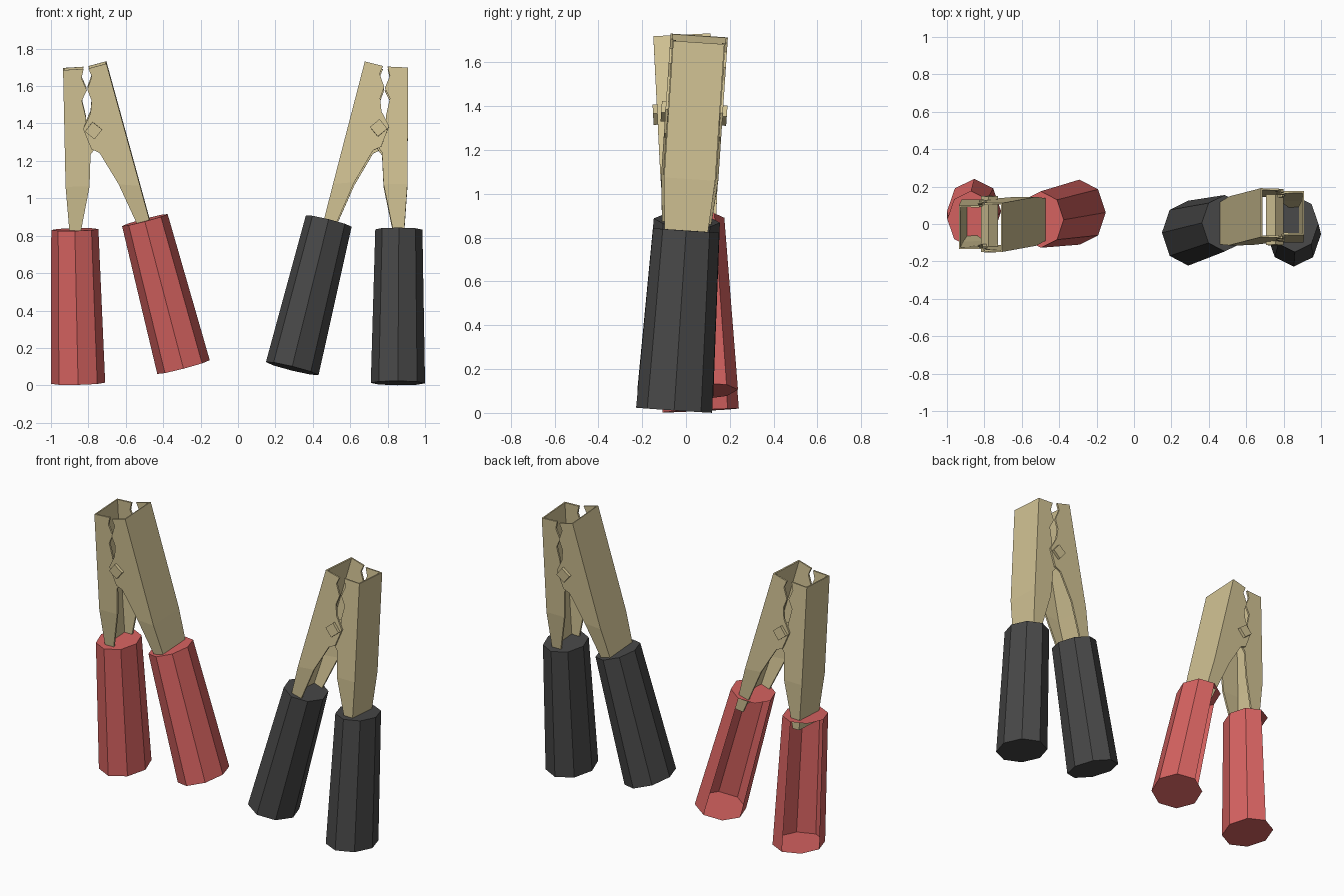
import bpy, bmesh
from math import pi
from mathutils import Matrix, Vector

cube = bpy.data.objects.get("Cube")
if cube:
    bpy.data.objects.remove(cube)


def material(name, rgb):
    m = bpy.data.materials.new(name)
    m.use_nodes = True
    m.diffuse_color = (*rgb, 1)
    m.node_tree.nodes["Principled BSDF"].inputs["Base Color"].default_value = (*rgb, 1)
    return m


BRASS = material("pale brass", (0.65, 0.55, 0.30))
RED = material("red grip", (0.68, 0.125, 0.12))
BLACK = material("black grip", (0.065, 0.065, 0.065))


def finish(bm, name, mat, matrix):
    mesh = bpy.data.meshes.new(name)
    bm.to_mesh(mesh)
    bm.free()
    mesh.materials.append(mat)
    obj = bpy.data.objects.new(name, mesh)
    obj.matrix_world = matrix
    bpy.context.collection.objects.link(obj)
    return obj


# Jaw half: U-shaped channel, two toothed side plates joined by a back plate
def jaw(name, back, bend, stub, toothed, depth, stub_depth, matrix):
    """back: top corner; bend: (back, inner) where it narrows; stub: (back, inner) at the end."""
    bm = bmesh.new()
    sides = []
    for s in (-1, 1):
        def vert(p, d):
            return bm.verts.new((p[0], s * d, p[1]))
        top = vert(back, depth)
        b_back, b_in = (vert(p, depth) for p in bend)
        e_back, e_in = (vert(p, stub_depth) for p in stub)
        edge = [vert(p, depth) for p in toothed]
        bm.faces.new([top] + edge + [b_in, b_back])
        bm.faces.new([b_back, b_in, e_in, e_back])
        sides.append((top, b_back, e_back))
    for i in range(2):
        bm.faces.new([sides[0][i], sides[0][i + 1], sides[1][i + 1], sides[1][i]])
    bmesh.ops.recalc_face_normals(bm, faces=bm.faces[:])
    # make the normals face away from the inside of the channel
    bm.faces.ensure_lookup_table()
    if bm.faces[0].normal.y > 0:
        bmesh.ops.reverse_faces(bm, faces=bm.faces[:])
    obj = finish(bm, name, BRASS, matrix)
    sheet = obj.modifiers.new("sheet", 'SOLIDIFY')
    sheet.thickness = 0.012
    sheet.offset = -1


# Grip: tapered eight-sided sleeve, optionally open along one side
def grip(name, bottom, top, mat, is_open, matrix):
    bottom, top = Vector(bottom), Vector(top)
    axis = top - bottom
    bm = bmesh.new()
    bmesh.ops.create_cone(bm, cap_ends=True, segments=8, radius1=0.145,
                          radius2=0.126, depth=axis.length)
    bm.normal_update()
    if is_open:
        gap = [f for f in bm.faces
               if f.normal.x > 0.2 and f.normal.y < -0.2 and abs(f.normal.z) < 0.5]
        bmesh.ops.delete(bm, geom=gap, context='FACES')
    turn = Vector((0, 0, 1)).rotation_difference(axis).to_matrix().to_4x4()
    widen = Matrix.Scale(1.2, 4, (0, 1, 0))
    bm.transform(Matrix.Translation((bottom + top) / 2) @ turn @ widen)
    finish(bm, name, mat, matrix)


# Pivot: square pin across the jaws
def pin(name, matrix):
    bm = bmesh.new()
    bmesh.ops.create_cube(bm, size=1)
    bm.transform(Matrix.Translation((0.752, 0, 1.37)) @ Matrix.Rotation(pi / 4 + 0.1, 4, 'Y')
                 @ Matrix.Diagonal((0.066, 0.3, 0.066, 1)))
    finish(bm, name, BRASS, matrix)


def clamp(prefix, mat, is_open, matrix):
    jaw(prefix + "_outer_jaw", (0.91, 1.695),
        [(0.906, 1.07), (0.778, 1.07)], [(0.885, 0.77), (0.84, 0.77)],
        [(0.80, 1.7), (0.812, 1.65), (0.785, 1.585), (0.812, 1.53), (0.792, 1.44),
         (0.79, 1.41), (0.71, 1.38), (0.737, 1.285), (0.77, 1.24)],
        0.117, 0.095, matrix)
    jaw(prefix + "_inner_jaw", (0.678, 1.727),
        [(0.508, 1.07), (0.622, 1.08)], [(0.435, 0.785), (0.49, 0.78)],
        [(0.775, 1.702), (0.757, 1.66), (0.782, 1.59), (0.76, 1.53), (0.767, 1.46),
         (0.808, 1.38), (0.765, 1.27), (0.722, 1.25)],
        0.131, 0.105, matrix)
    pin(prefix + "_pivot_pin", matrix)
    grip(prefix + "_outer_grip", (0.855, 0, 0.012), (0.86, 0, 0.835), mat, is_open, matrix)
    grip(prefix + "_inner_grip", (0.29, 0, 0.09), (0.485, 0, 0.88), mat, is_open, matrix)


# Two clamps facing opposite ways, each leaning slightly
clamp("black", BLACK, False,
      Matrix.Translation((0, -0.055, 0)) @ Matrix.Rotation(-0.067, 4, 'X'))
clamp("red", RED, True,
      Matrix.Rotation(pi, 4, 'Z') @ Matrix.Translation((0, -0.068, 0.012))
      @ Matrix.Rotation(0.015, 4, 'Y') @ Matrix.Rotation(-0.05, 4, 'X'))
